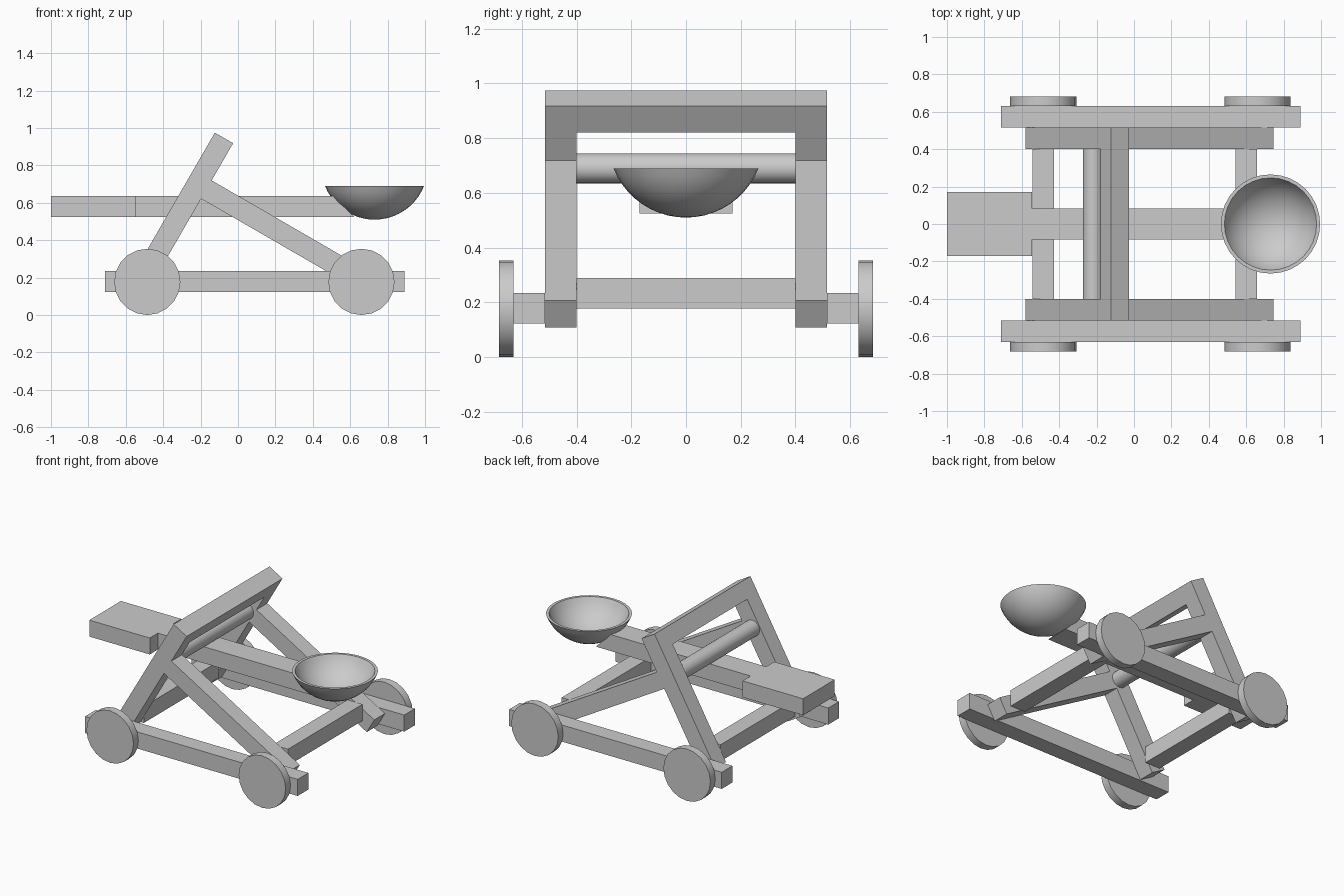
import bpy, bmesh
from math import cos, sin, pi, asin, radians
from mathutils import Vector

if "Cube" in bpy.data.objects:
    bpy.data.objects.remove(bpy.data.objects["Cube"])

W = 0.113  # timber thickness


def prism(name, pts, y0, y1):
    """Extrude an (x, z) outline from y0 to y1."""
    bm = bmesh.new()
    face = bm.faces.new([bm.verts.new((x, y0, z)) for x, z in pts])
    out = bmesh.ops.extrude_face_region(bm, geom=[face])["geom"]
    moved = [v for v in out if isinstance(v, bmesh.types.BMVert)]
    bmesh.ops.translate(bm, verts=moved, vec=(0, y1 - y0, 0))
    bmesh.ops.recalc_face_normals(bm, faces=bm.faces)
    me = bpy.data.meshes.new(name)
    bm.to_mesh(me)
    bm.free()
    ob = bpy.data.objects.new(name, me)
    bpy.context.collection.objects.link(ob)
    return ob


def box(name, x0, x1, y0, y1, z0, z1):
    return prism(name, [(x0, z0), (x1, z0), (x1, z1), (x0, z1)], y0, y1)


def beam(name, a, b, y0, y1):
    """Square-ended timber with centre line a-b in the xz plane."""
    a, b = Vector(a), Vector(b)
    d = (b - a).normalized()
    n = Vector((-d.y, d.x)) * W / 2
    return prism(name, [a + n, b + n, b - n, a - n], y0, y1)


def smooth(ob):
    bpy.ops.object.select_all(action='DESELECT')
    ob.select_set(True)
    bpy.context.view_layer.objects.active = ob
    bpy.ops.object.shade_smooth_by_angle(angle=radians(35))


def rod(name, x, z, r, y0, y1, n):
    pts = [(x + r * cos(2 * pi * i / n), z + r * sin(2 * pi * i / n)) for i in range(n)]
    ob = prism(name, pts, y0, y1)
    smooth(ob)
    return ob


# Tilted post axis: 60 degrees
top = Vector((-0.075, 0.9465))
up = Vector((0.5, 0.866))
foot = top - up * 0.914

# Both sides of the frame
for s, side in ((-1, "right"), (1, "left")):
    box(f"side_rail_{side}", -0.71, 0.89, *sorted((s * 0.515, s * 0.63)), 0.122, 0.235)
    inner = sorted((s * 0.40, s * 0.515))
    beam(f"post_{side}", foot, top, *inner)
    beam(f"brace_{side}", (-0.17, 0.671), (0.717, 0.158), *inner)
    for x, end in ((-0.485, "front"), (0.66, "rear")):
        rod(f"wheel_{end}_{side}", x, 0.177, 0.177, *sorted((s * 0.63, s * 0.683)), 20)

# Cross members
for x, end in ((-0.485, "front"), (0.6, "rear")):
    box(f"cross_beam_{end}", x - W / 2, x + W / 2, -0.4, 0.4, 0.178, 0.29)
beam("top_beam", top - up * W, top, -0.4, 0.4)
rod("pivot_bar", -0.218, 0.69, 0.055, -0.4, 0.4, 24)

# Throwing arm, cut at a slant to meet the bowl
prism("throwing_arm", [(-0.545, 0.525), (0.62, 0.525), (0.51, 0.637), (-0.545, 0.637)],
      -0.083, 0.083)
box("counterweight", -1.0, -0.545, -0.17, 0.17, 0.525, 0.637)

# Bowl: spherical-cap shell spun round its axis
CX, CZ, R, RIM = 0.73, 0.795, 0.285, 0.69


def arc(r, steps):
    a = asin((r * r - (CZ - RIM) ** 2) ** 0.5 / r)
    return [(r * sin(a * i / steps), CZ - r * cos(a * i / steps)) for i in range(steps + 1)]


bm = bmesh.new()
profile = arc(R, 10) + arc(R - 0.017, 10)[::-1]
vs = [bm.verts.new((CX + r, 0, z)) for r, z in profile]
es = [bm.edges.new(p) for p in zip(vs, vs[1:])]
bmesh.ops.spin(bm, geom=vs + es, cent=(CX, 0, 0), axis=(0, 0, 1), angle=2 * pi,
               steps=32, use_duplicate=False)
bmesh.ops.remove_doubles(bm, verts=bm.verts, dist=0.0005)
bmesh.ops.recalc_face_normals(bm, faces=bm.faces)
me = bpy.data.meshes.new("bowl")
bm.to_mesh(me)
bm.free()
bowl = bpy.data.objects.new("bowl", me)
bpy.context.collection.objects.link(bowl)
smooth(bowl)
